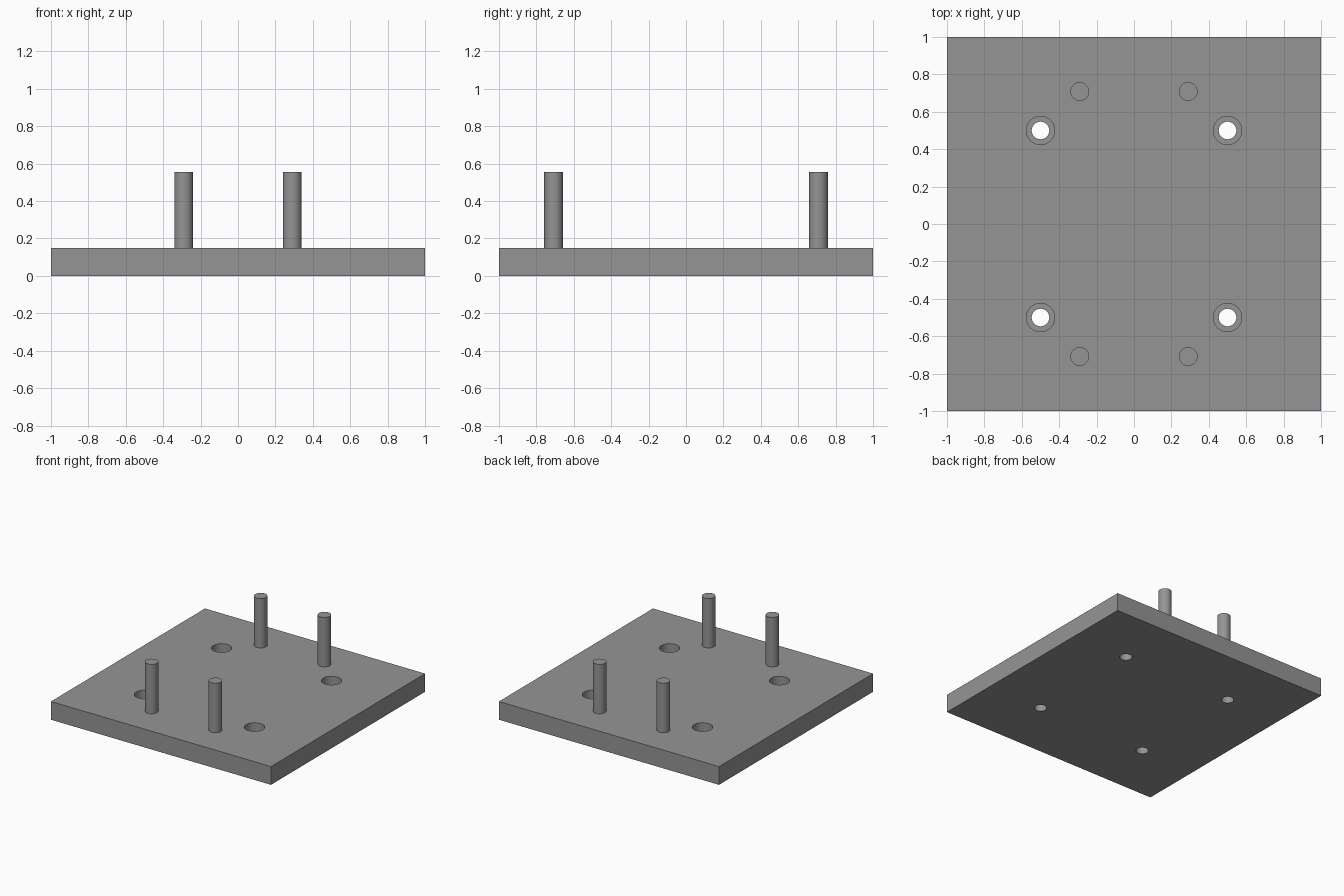
import bpy
import math

cube = bpy.data.objects.get("Cube")
if cube:
    bpy.data.objects.remove(cube, do_unlink=True)

PLATE_H = 0.15
PIN_TOP = 0.556
BORE_FLOOR = 0.06

grey = bpy.data.materials.new("plain grey")
grey.use_nodes = True
colour = (0.3, 0.3, 0.3, 1)
grey.diffuse_color = colour
grey.node_tree.nodes["Principled BSDF"].inputs["Base Color"].default_value = colour


def cylinder(name, x, y, radius, bottom, top):
    bpy.ops.mesh.primitive_cylinder_add(
        vertices=48, radius=radius, depth=top - bottom,
        location=(x, y, (bottom + top) / 2))
    obj = bpy.context.object
    obj.name = name
    obj.data.materials.append(grey)
    return obj


def smooth(obj):
    bpy.ops.object.select_all(action="DESELECT")
    obj.select_set(True)
    bpy.context.view_layer.objects.active = obj
    bpy.ops.object.shade_smooth_by_angle(angle=math.radians(30))


# Square base plate
bpy.ops.mesh.primitive_cube_add(size=1, location=(0, 0, PLATE_H / 2))
plate = bpy.context.object
plate.name = "base_plate"
plate.scale = (2, 2, PLATE_H)
bpy.ops.object.transform_apply(location=True, rotation=False, scale=True)
plate.data.materials.append(grey)


def cut(cutter):
    mod = plate.modifiers.new(cutter.name, "BOOLEAN")
    mod.operation = "DIFFERENCE"
    mod.solver = "EXACT"
    mod.object = cutter
    bpy.context.view_layer.objects.active = plate
    bpy.ops.object.modifier_apply(modifier=mod.name)
    bpy.data.objects.remove(cutter, do_unlink=True)


for side, sx in (("left", 1), ("right", -1)):
    for end, sy in (("front", -1), ("back", 1)):
        # Counterbored screw hole
        hx, hy = 0.5 * sx, 0.5 * sy
        cut(cylinder("counterbore_cutter", hx, hy, 0.076, BORE_FLOOR, PLATE_H + 0.1))
        cut(cylinder("through_hole_cutter", hx, hy, 0.047, -0.1, PLATE_H + 0.1))
        # Upright locating pin
        pin = cylinder(f"{end}_{side}_pin", 0.29 * sx, 0.708 * sy, 0.05,
                       PLATE_H - 0.02, PIN_TOP)
        smooth(pin)

smooth(plate)
